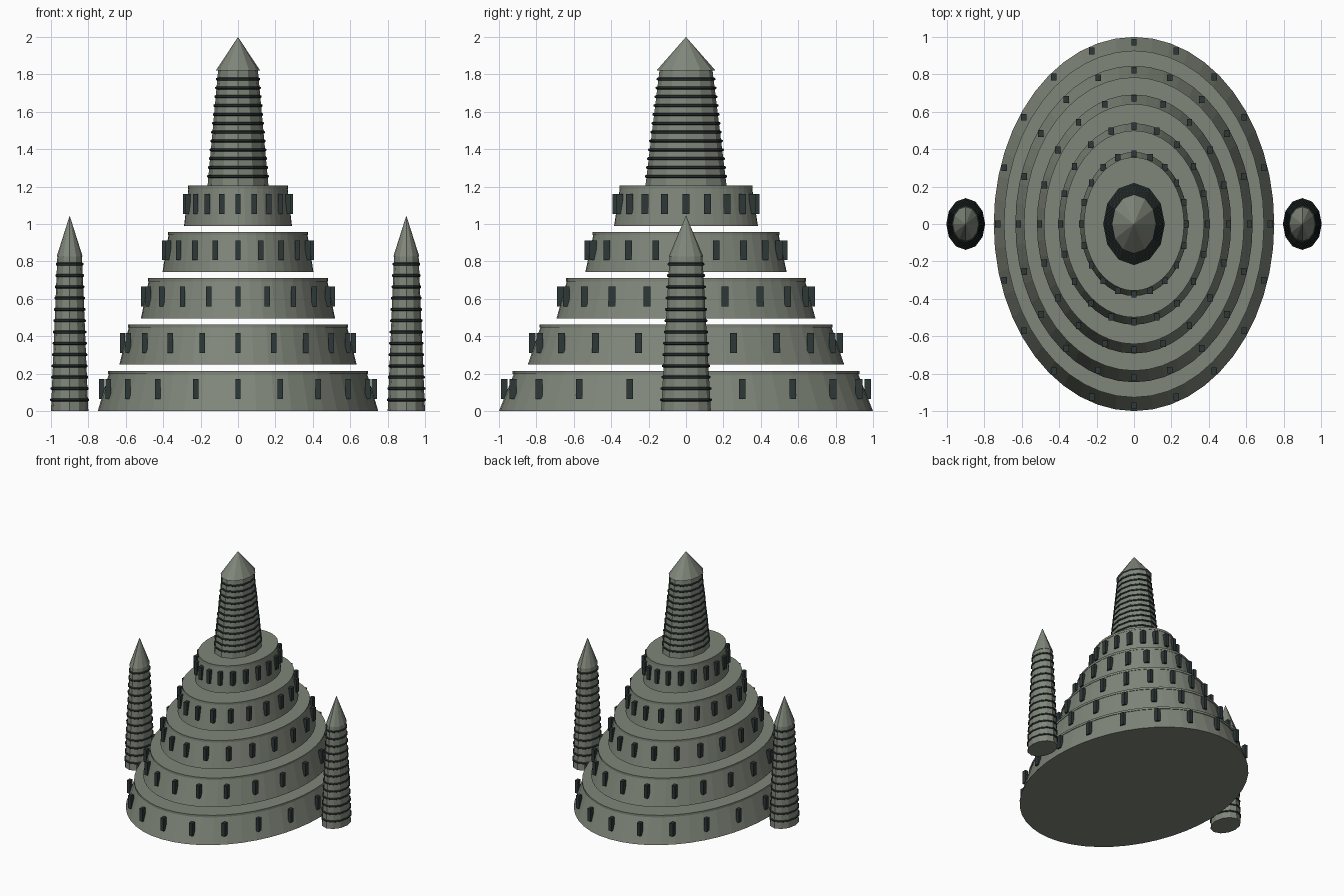
import bpy, bmesh, math
from mathutils import Matrix

if "Cube" in bpy.data.objects:
    bpy.data.objects.remove(bpy.data.objects["Cube"])

SQ = 0.75   # whole design is squeezed along x


def material(name, col):
    m = bpy.data.materials.new(name)
    m.diffuse_color = (*col, 1)
    m.use_nodes = True
    m.node_tree.nodes["Principled BSDF"].inputs["Base Color"].default_value = m.diffuse_color
    return m


STONE = material("grey green stone", (0.215, 0.24, 0.195))
DARK = material("dark slate", (0.027, 0.040, 0.038))


def finish(bm, name, mat, x=0):
    me = bpy.data.meshes.new(name)
    bmesh.ops.recalc_face_normals(bm, faces=bm.faces[:])
    bm.to_mesh(me)
    bm.free()
    me.materials.append(mat)
    ob = bpy.data.objects.new(name, me)
    ob.location.x = x
    bpy.context.collection.objects.link(ob)
    return ob


def frustum(bm, r0, r1, z0, z1, sides):
    mat = Matrix.Translation((0, 0, (z0 + z1) / 2)) @ Matrix.Diagonal((SQ, 1, 1, 1))
    bmesh.ops.create_cone(bm, cap_ends=True, segments=sides, radius1=r0, radius2=r1,
                          depth=z1 - z0, matrix=mat)


def torus(bm, r, z, minor, sides, n=6):
    rings = []
    for i in range(sides):
        a = 2 * math.pi * i / sides
        ring = []
        for j in range(n):
            b = 2 * math.pi * (j + 0.5) / n
            d = r + minor * math.cos(b)
            ring.append(bm.verts.new((SQ * d * math.sin(a), d * math.cos(a),
                                      z + minor * math.sin(b))))
        rings.append(ring)
    for i in range(sides):
        p, q = rings[i], rings[(i + 1) % sides]
        for j in range(n):
            k = (j + 1) % n
            bm.faces.new((p[j], q[j], q[k], p[k]))


# Five floating stepped tiers, each with a thin lip and 20 windows
for t in range(5):
    r = (13 - 2 * t) / 13
    z = t * 0.2475
    bm = bmesh.new()
    frustum(bm, r, r * 0.92, z, z + 0.2, 48)
    finish(bm, f"tier_{t + 1}", STONE)
    bm = bmesh.new()
    frustum(bm, r * 0.927, r * 0.927, z + 0.198, z + 0.215, 48)
    finish(bm, f"tier_lip_{t + 1}", STONE)
    bm = bmesh.new()
    for i in range(20):
        a = 2 * math.pi * i / 20
        d = r * 0.972
        loc = Matrix.Translation((SQ * d * math.sin(a), d * math.cos(a), z + 0.117))
        bmesh.ops.create_cube(bm, size=1, matrix=loc @ Matrix.Diagonal((0.028, 0.036, 0.106, 1)))
    finish(bm, f"windows_{t + 1}", DARK)


def spire(name, x, r0, r1, z0, z1, rc, tip, first, last, count):
    # Tapered shaft, pointed roof and evenly spaced dark bands
    bm = bmesh.new()
    frustum(bm, r0, r1, z0, z1, 12)
    finish(bm, name + "_shaft", STONE, x)
    bm = bmesh.new()
    frustum(bm, rc, 0, z1, tip, 12)
    finish(bm, name + "_roof", STONE, x)
    bm = bmesh.new()
    for k in range(count):
        z = first + (last - first) * k / (count - 1)
        r = r0 + (r1 - r0) * (z - z0) / (z1 - z0)
        torus(bm, r + 0.002, z, 0.008, 12)
    finish(bm, name + "_bands", DARK, x)


spire("central_spire", 0, 0.217, 0.142, 1.205, 1.82, 0.158, 2.0, 1.255, 1.775, 12)
for side, label in ((-1, "left"), (1, "right")):
    spire(label + "_spire", side * 0.9, 0.133, 0.088, 0, 0.825, 0.093, 1.045, 0.06, 0.785, 13)
